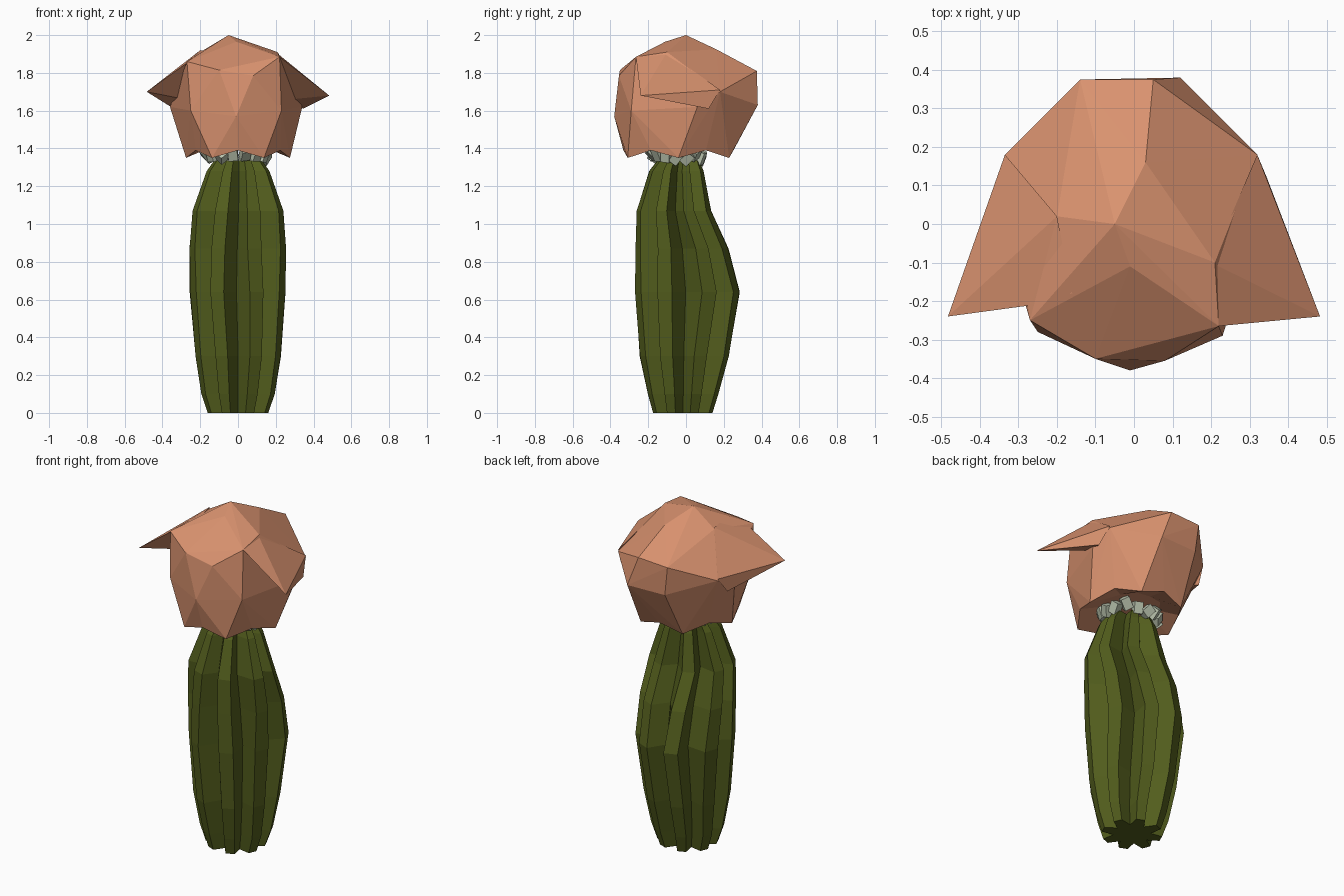
import bpy, bmesh, math, random
from mathutils import Vector, Matrix

if "Cube" in bpy.data.objects:
    bpy.data.objects.remove(bpy.data.objects["Cube"])

random.seed(4)


def material(name, color):
    m = bpy.data.materials.new(name)
    m.diffuse_color = (*color, 1)
    m.use_nodes = True
    m.node_tree.nodes["Principled BSDF"].inputs["Base Color"].default_value = m.diffuse_color
    return m


def finish(name, bm, mat):
    bmesh.ops.recalc_face_normals(bm, faces=bm.faces)
    me = bpy.data.meshes.new(name)
    bm.to_mesh(me)
    bm.free()
    ob = bpy.data.objects.new(name, me)
    bpy.context.collection.objects.link(ob)
    me.materials.append(mat)
    return ob


def hull(bm, points):
    verts = [bm.verts.new(p) for p in points]
    bmesh.ops.convex_hull(bm, input=verts)
    loose = [v for v in bm.verts if not v.link_faces]
    bmesh.ops.delete(bm, geom=loose, context='VERTS')


GREEN = material("stem_green", (0.085, 0.11, 0.012))
CLAY = material("cap_clay", (0.70, 0.29, 0.16))
PALE = material("collar_pale", (0.50, 0.56, 0.43))

# Ribbed stem: z, x radius, y radius, y centre
RINGS = [(0, .165, .162, -.017), (.10, .20, .192, -.015), (.30, .233, .242, -.01),
         (.64, .262, .284, .006), (.87, .262, .252, -.02), (1.07, .245, .203, -.062),
         (1.28, .17, .148, -.05), (1.335, .13, .115, -.04)]
RIBS = 8
bm = bmesh.new()
loops = []
for z, rx, ry, cy in RINGS:
    loop = []
    for i in range(RIBS):
        wave = .05 * math.sin(z * 5 + i * 2) * min(1, z * 2)
        for off, k in ((-.19, 1), (.19, 1), (.5, .62)):
            a = -math.pi / 2 + (i + .5 + off) * 2 * math.pi / RIBS + wave
            loop.append(bm.verts.new((rx * k * math.cos(a), cy + ry * k * math.sin(a), z)))
    loops.append(loop)
for lo, up in zip(loops, loops[1:]):
    for i in range(len(lo)):
        j = (i + 1) % len(lo)
        bm.faces.new((lo[i], lo[j], up[j], up[i]))
bm.faces.new(loops[0])
bm.faces.new(loops[-1])
finish("ribbed_stem", bm, GREEN)

# Rounded faceted cap with a zigzag rim and a recessed underside
bm = bmesh.new()
rim = []
for i in range(12):
    a = i * math.pi / 6
    k, z = (.94, 1.39) if i % 2 else (1, 1.35)
    rim.append((.275 * k * math.cos(a), -.04 + .31 * k * math.sin(a), z))
crown = [(-.05, 0, 2.0), (-.01, -.11, 1.965), (.03, .16, 1.925), (.21, -.10, 1.91),
         (.22, -.265, 1.885), (-.27, -.25, 1.86), (.08, -.355, 1.785), (-.10, -.35, 1.815),
         (-.01, -.38, 1.57), (-.25, -.28, 1.60), (.23, -.29, 1.60), (-.36, .06, 1.62),
         (.34, .06, 1.62), (-.335, .18, 1.70), (.32, .18, 1.70), (-.14, .375, 1.80),
         (.05, .375, 1.81), (.12, .38, 1.63), (-.12, .37, 1.63), (-.2, .02, 1.91)]
hull(bm, rim + crown)
under = [f for f in bm.faces if all(v.co.z < 1.41 for v in f.verts)]
bmesh.ops.delete(bm, geom=under, context='FACES')
edge = [e for e in bm.edges if e.is_boundary]
new = bmesh.ops.extrude_edge_only(bm, edges=edge)["geom"]
for v in new:
    if isinstance(v, bmesh.types.BMVert):
        v.co = Vector((v.co.x * .6, (v.co.y + .04) * .6 - .04, 1.41))
bmesh.ops.holes_fill(bm, edges=[e for e in bm.edges if e.is_boundary], sides=0)
finish("faceted_cap", bm, CLAY)

# Pointed flaps sweeping forward on both sides
FLAPS = {
    "left_flap": [(-.483, -.24, 1.70), (-.16, -.18, 1.91), (-.26, -.21, 1.86), (-.2, .02, 1.92),
                  (-.335, .18, 1.71), (-.355, .12, 1.62), (-.28, -.02, 1.66)],
    "right_flap": [(.483, -.24, 1.68), (.22, -.265, 1.885), (.20, -.10, 1.91),
                   (.32, .18, 1.71), (.345, .12, 1.61), (.28, -.02, 1.66)]}
for name, pts in FLAPS.items():
    bm = bmesh.new()
    hull(bm, pts)
    finish(name, bm, CLAY)

# Ring of pale chunks between stem and cap
bm = bmesh.new()
COUNT = 15
for i in range(COUNT):
    a = i * 2 * math.pi / COUNT
    pos = Vector((-.01 + .155 * math.cos(a), -.05 + .13 * math.sin(a), 1.36 + random.uniform(-.015, .015)))
    rot = Matrix.Rotation(a, 4, 'Z') @ Matrix.Rotation(random.uniform(-.8, .8), 4, 'X') \
        @ Matrix.Rotation(random.uniform(.2, .9), 4, 'Y')
    size = Matrix.Diagonal((.045, .05, .065, 1))
    bmesh.ops.create_cube(bm, size=1, matrix=Matrix.Translation(pos) @ rot @ size)
finish("pale_collar", bm, PALE)
